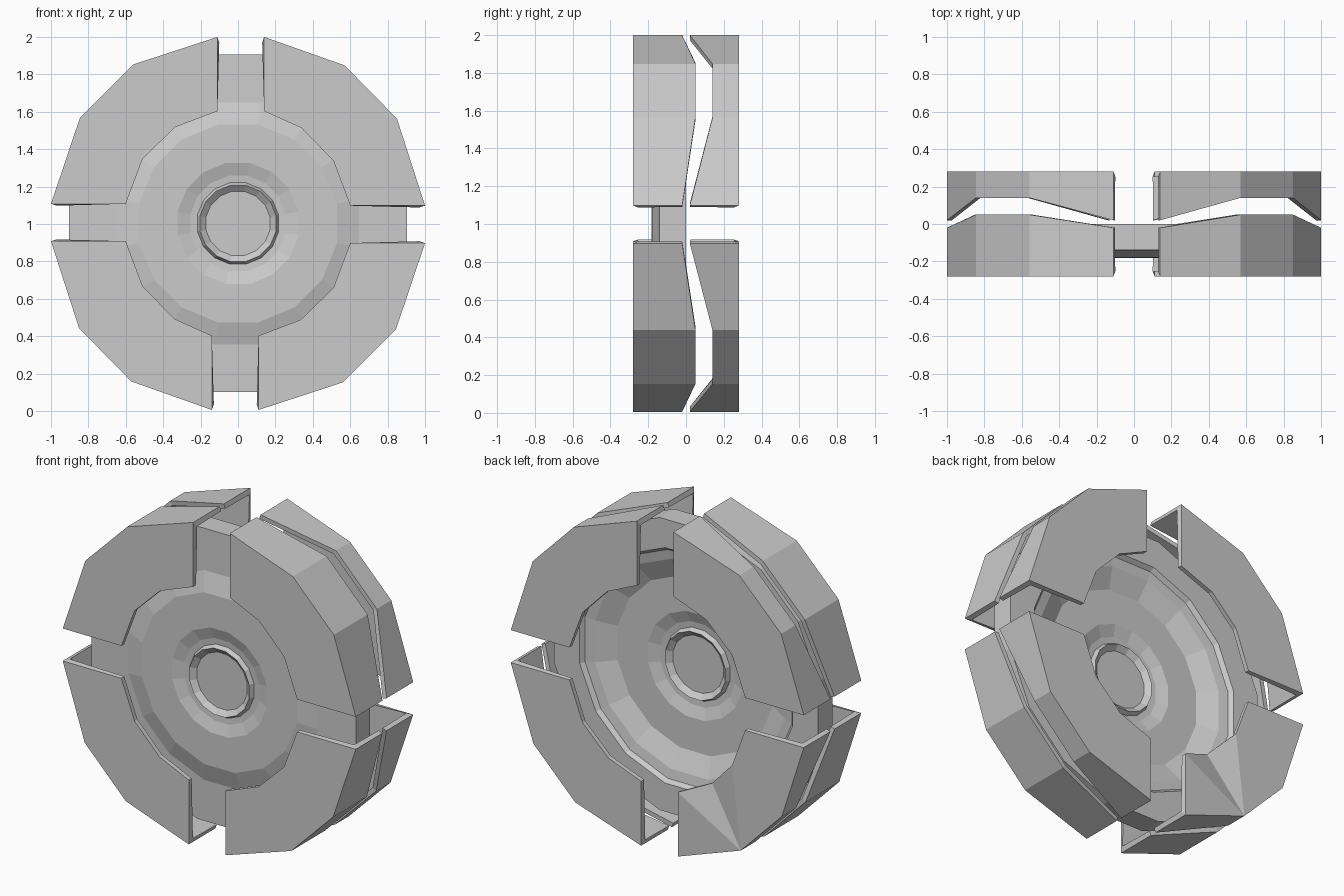
import bpy, bmesh, math

old = bpy.data.objects.get("Cube")
if old:
    bpy.data.objects.remove(old, do_unlink=True)

# Single grey finish
grey = bpy.data.materials.new("matte_grey")
grey.use_nodes = True
grey.diffuse_color = (0.6, 0.6, 0.6, 1)
grey.node_tree.nodes["Principled BSDF"].inputs["Base Color"].default_value = (0.6, 0.6, 0.6, 1)

MID_Z = 1.003


def finish(name, bm):
    mesh = bpy.data.meshes.new(name)
    bm.to_mesh(mesh)
    bm.free()
    mesh.materials.append(grey)
    obj = bpy.data.objects.new(name, mesh)
    obj.location.z = MID_Z
    bpy.context.collection.objects.link(obj)
    return obj


# Dished wheel core: (radius, y) profile spun into sixteen flat sides
def build_core():
    front = [(0.175, -0.155), (0.208, -0.182), (0.222, -0.155), (0.26, -0.158),
             (0.33, -0.18), (0.54, -0.18), (0.66, -0.145), (0.92, -0.14)]
    back = [(0.92, 0.0), (0.74, 0.0), (0.72, -0.025), (0.66, -0.035), (0.54, -0.09),
            (0.33, -0.09), (0.26, -0.115), (0.222, -0.118), (0.208, -0.09), (0.175, -0.118)]
    sides = 16
    bm = bmesh.new()
    rings = []
    for r, y in front + back:
        angles = [(i + 0.5) * math.tau / sides for i in range(sides)]
        rings.append([bm.verts.new((r * math.cos(a), y, r * math.sin(a))) for a in angles])
    for a, b in zip(rings, rings[1:]):
        for i in range(sides):
            j = (i + 1) % sides
            bm.faces.new((a[i], a[j], b[j], b[i]))
    bm.faces.new(rings[0])
    bm.faces.new(rings[-1])
    bmesh.ops.recalc_face_normals(bm, faces=bm.faces)
    finish("wheel_core", bm)


# Guard outlines, (x, z) from the vertical gap round to the side gap
WIDE = ([(0.14, 0.997), (0.57, 0.845), (0.85, 0.56), (1.0, 0.095)],
        [(0.14, 0.60), (0.34, 0.51), (0.51, 0.335), (0.60, 0.095)])
NARROW = ([(0.11, 0.997), (0.56, 0.85), (0.845, 0.565), (1.0, 0.105)],
          [(0.11, 0.60), (0.335, 0.515), (0.51, 0.345), (0.60, 0.105)])


# Quarter guard: face plate plus outer rim wall, open at both ends
def build_guard(name, shape, sx, sz, face_y, rim_y, dent=0.0):
    outer, inner = shape
    bm = bmesh.new()
    po = [bm.verts.new((sx * x, face_y, sz * z)) for x, z in outer]
    pi = [bm.verts.new((sx * x, face_y, sz * z)) for x, z in inner]
    rim = [bm.verts.new((sx * x, y, sz * z)) for (x, z), y in zip(outer, rim_y)]
    pi[1].co.y += dent
    # Plate fans out from its second outer corner
    plate = [bm.faces.new(f) for f in (
        (po[0], pi[0], po[1]), (po[1], pi[0], pi[1]), (po[1], pi[1], pi[2]),
        (po[1], pi[2], po[2]), (po[2], pi[2], pi[3], po[3]))]
    for i in range(3):
        bm.faces.new((po[i], po[i + 1], rim[i + 1], rim[i]))
    # Face outwards so the wall thickens inwards
    bmesh.ops.recalc_face_normals(bm, faces=bm.faces)
    bm.normal_update()
    if plate[0].normal.y * face_y < 0:
        bmesh.ops.reverse_faces(bm, faces=bm.faces)
    wall = finish(name, bm).modifiers.new("wall", "SOLIDIFY")
    wall.thickness = 0.028
    wall.offset = -1
    wall.use_even_offset = True


build_core()
for sx, side in ((1, "left"), (-1, "right")):
    for sz, level in ((1, "upper"), (-1, "lower")):
        shape = WIDE if sx == sz else NARROW
        label = f"_{level}_{side}_guard"
        # One rear guard has a slightly bent inner corner
        dent = -0.05 if (sx, sz) == (-1, -1) else 0.0
        build_guard("front" + label, shape, sx, sz, -0.28, (-0.02, 0.05, 0.05, -0.02))
        build_guard("rear" + label, shape, sx, sz, 0.28, (0.02, 0.14, 0.14, 0.02), dent)
